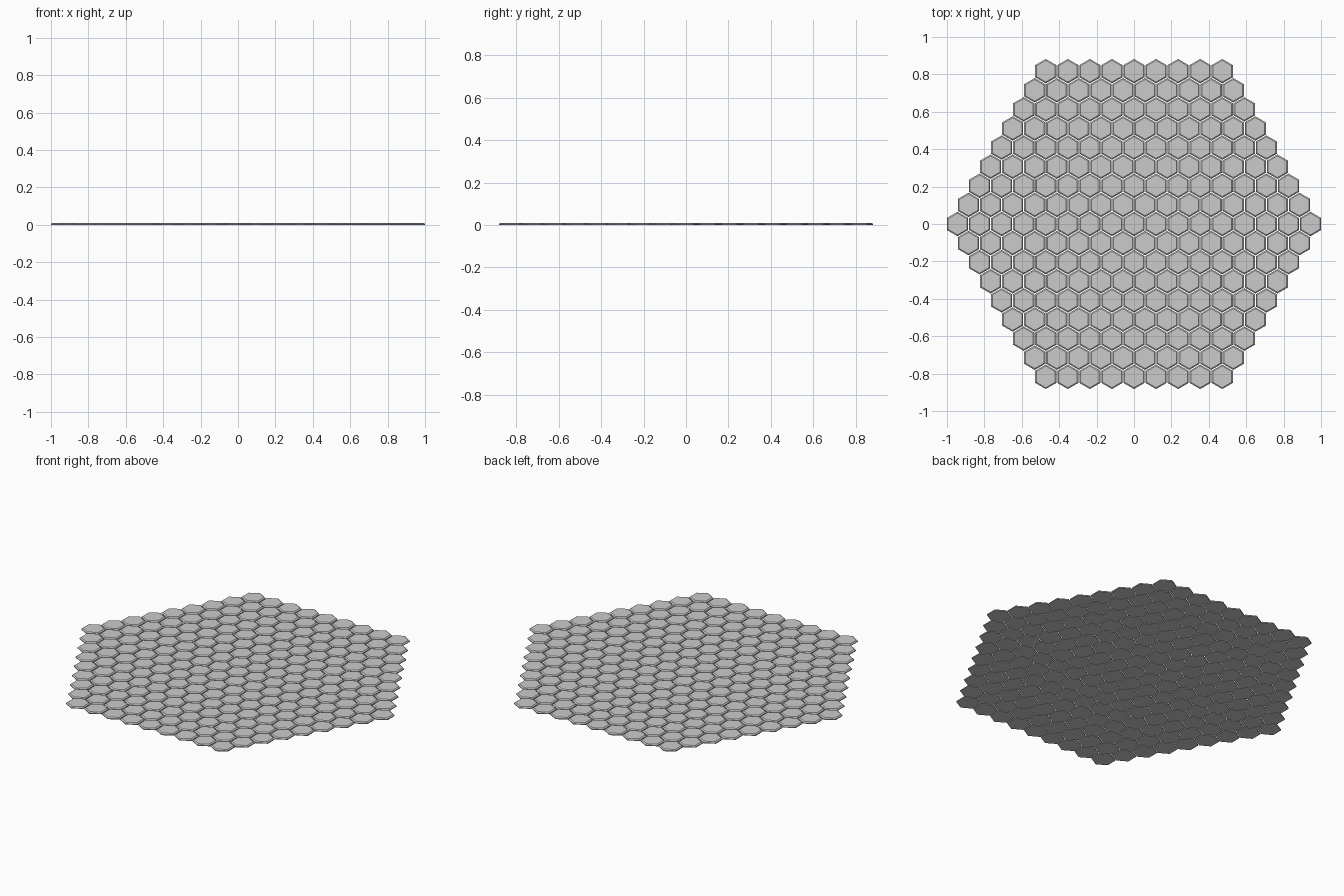
import bpy, bmesh, math

if "Cube" in bpy.data.objects:
    bpy.data.objects.remove(bpy.data.objects["Cube"])

RINGS = 8                       # tiles from the centre to a corner
WIDTH = 0.113                   # tile width across the flats
PITCH = (2.0 - WIDTH) / (2 * RINGS)
HEIGHT = 0.010
# tile side profile: (across-flats width, z)
PROFILE = [(WIDTH, 0.0), (WIDTH, 0.005), (WIDTH - 0.013, HEIGHT)]


def add_tile(bm, cx, cy):
    """One pointy-top hexagonal tile with a chamfered upper rim."""
    rings = []
    for w, z in PROFILE:
        r = w / math.sqrt(3)
        rings.append([bm.verts.new((cx + r * math.cos(math.radians(30 + 60 * i)),
                                    cy + r * math.sin(math.radians(30 + 60 * i)), z))
                      for i in range(6)])
    bm.faces.new(rings[0][::-1])
    bm.faces.new(rings[-1])
    for lo, hi in zip(rings, rings[1:]):
        for i in range(6):
            j = (i + 1) % 6
            bm.faces.new((lo[i], lo[j], hi[j], hi[i]))


# hexagonal field of tiles, row by row
bm = bmesh.new()
for row in range(-RINGS, RINGS + 1):
    count = 2 * RINGS + 1 - abs(row)
    for k in range(count):
        add_tile(bm, (k - (count - 1) / 2) * PITCH, row * PITCH * math.sqrt(3) / 2)

mesh = bpy.data.meshes.new("hex_tiles")
bm.to_mesh(mesh)
bm.free()
tiles = bpy.data.objects.new("hex_tiles", mesh)
bpy.context.collection.objects.link(tiles)
